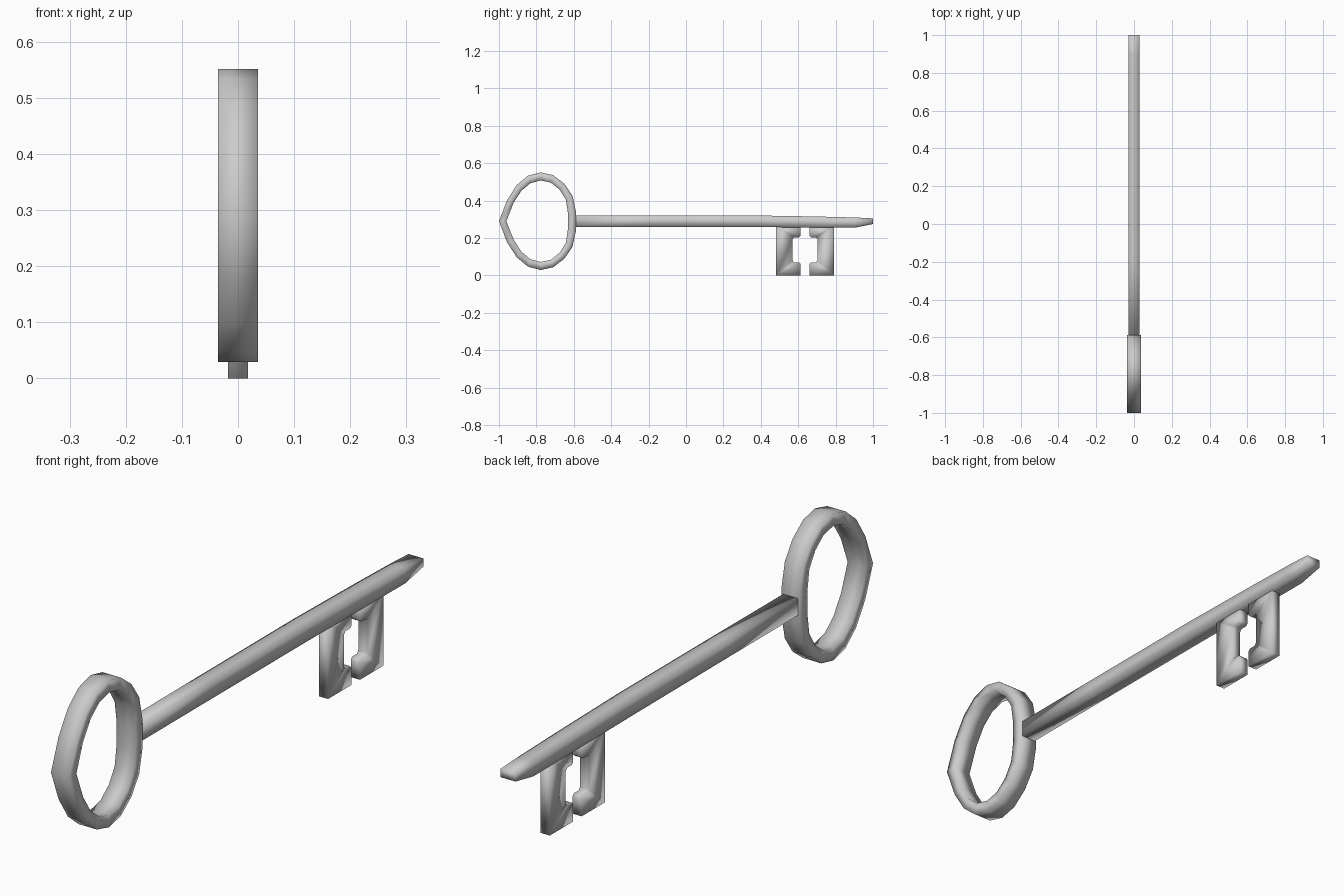
import bpy, bmesh

if "Cube" in bpy.data.objects:
    bpy.data.objects.remove(bpy.data.objects["Cube"])


def finish(name, bm):
    bmesh.ops.recalc_face_normals(bm, faces=bm.faces)
    mesh = bpy.data.meshes.new(name)
    bm.to_mesh(mesh)
    bm.free()
    for p in mesh.polygons:
        p.use_smooth = True
    obj = bpy.data.objects.new(name, mesh)
    bpy.context.collection.objects.link(obj)
    return obj


def skin(name, sections, closed):
    """Bridge a list of four-corner cross-sections into a tube."""
    bm = bmesh.new()
    rows = [[bm.verts.new(co) for co in s] for s in sections]
    pairs = list(zip(rows, rows[1:]))
    if closed:
        pairs.append((rows[-1], rows[0]))
    else:
        bm.faces.new(rows[0])
        bm.faces.new(rows[-1])
    for a, b in pairs:
        for i in range(4):
            j = (i + 1) % 4
            bm.faces.new((a[i], a[j], b[j], b[i]))
    return finish(name, bm)


# Bow: pointed oval ring, upper half listed (y, height above axis), then mirrored
AXIS = 0.29
outer = [(-1, 0), (-0.957, 0.112), (-0.905, 0.193), (-0.845, 0.243), (-0.777, 0.261),
         (-0.71, 0.246), (-0.65, 0.2), (-0.607, 0.137), (-0.588, 0.05)]
inner = [(-0.96, 0), (-0.922, 0.098), (-0.88, 0.163), (-0.832, 0.203), (-0.777, 0.218),
         (-0.722, 0.206), (-0.675, 0.168), (-0.642, 0.115), (-0.631, 0.04)]
half = list(zip(outer, inner))
loop = [(o, i, 1) for o, i in half] + [(o, i, -1) for o, i in reversed(half[1:])]
W = 0.036
skin("bow_ring", [[(-W, o[0], AXIS + s * o[1]), (W, o[0], AXIS + s * o[1]),
                   (W, i[0], AXIS + s * i[1]), (-W, i[0], AXIS + s * i[1])]
                  for o, i, s in loop], True)

# Shaft: long square bar with a chisel tip (y, bottom, top)
S = 0.029
profile = [(-0.6, 0.26, 0.32), (-0.2, 0.26, 0.321), (0.35, 0.259, 0.321),
           (0.7, 0.256, 0.315), (0.9, 0.255, 0.31), (1, 0.275, 0.305)]
skin("shaft", [[(-S, y, lo), (S, y, lo), (S, y, hi), (-S, y, hi)]
               for y, lo, hi in profile], False)

# Bit: two facing bracket-shaped teeth mirrored about their shared gap
MID, T = 0.636, 0.018
bracket = [(0.155, 0), (0.024, 0), (0.024, 0.062), (0.032, 0.07), (0.058, 0.07),
           (0.066, 0.08), (0.066, 0.194), (0.058, 0.204), (0.032, 0.204),
           (0.024, 0.212), (0.024, 0.262), (0.155, 0.262)]
for name, side in (("bit_rear", -1), ("bit_front", 1)):
    bm = bmesh.new()
    face = bm.faces.new([bm.verts.new((-T, MID + side * y, z)) for y, z in bracket])
    ext = bmesh.ops.extrude_face_region(bm, geom=[face], use_keep_orig=True)
    moved = [v for v in ext["geom"] if isinstance(v, bmesh.types.BMVert)]
    bmesh.ops.translate(bm, verts=moved, vec=(2 * T, 0, 0))
    finish(name, bm)
